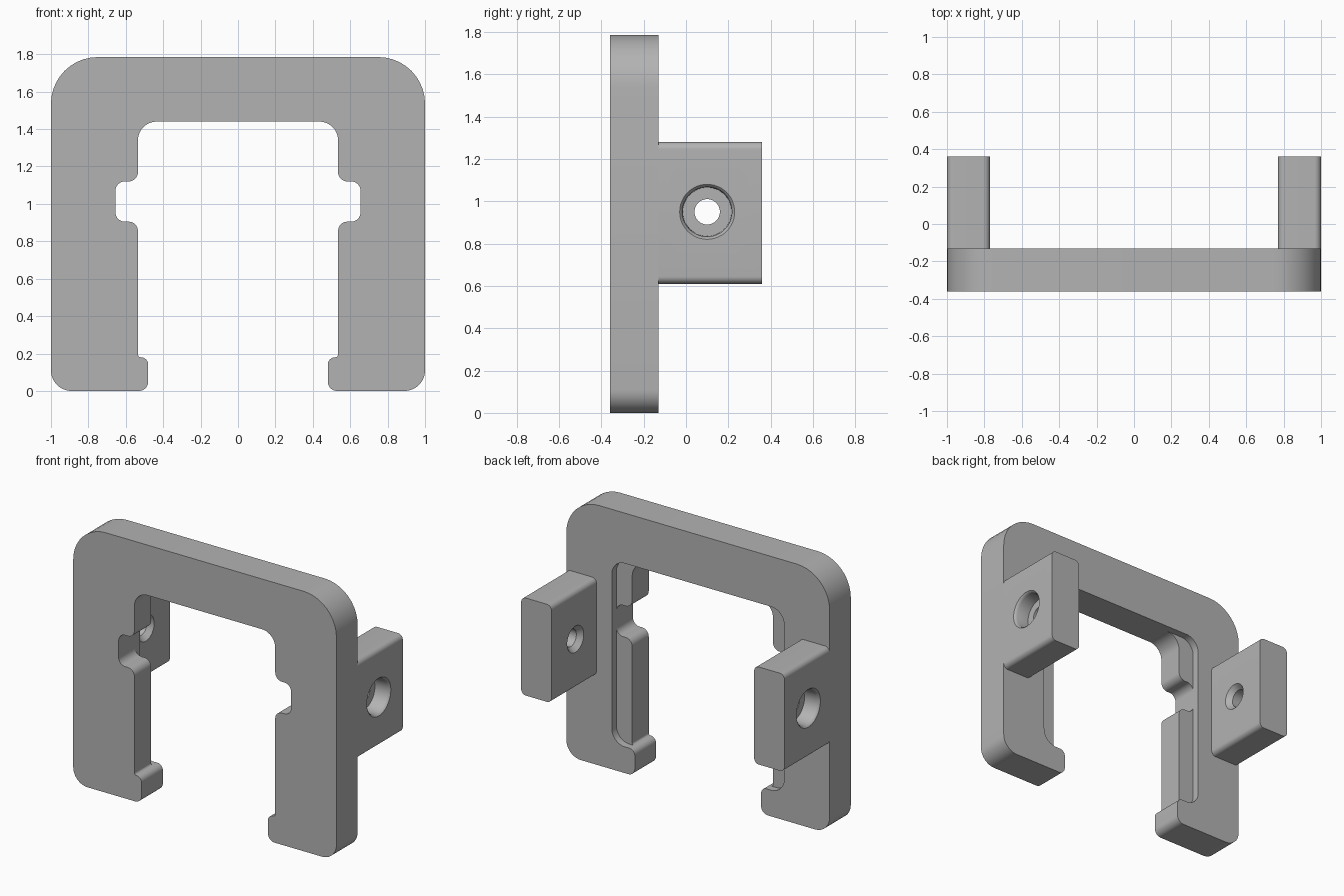
import bpy, bmesh, math
from mathutils import Vector, Matrix

if "Cube" in bpy.data.objects:
    bpy.data.objects.remove(bpy.data.objects["Cube"])

grey = bpy.data.materials.new("mid grey plastic")
grey.use_nodes = True
GREY = (0.45, 0.45, 0.45, 1)
grey.diffuse_color = GREY
grey.node_tree.nodes["Principled BSDF"].inputs["Base Color"].default_value = GREY


def rounded(corners, steps=10):
    """Outline from (x, z, radius) corners, each replaced by a tangent arc."""
    out, n = [], len(corners)
    for i, (x, z, r) in enumerate(corners):
        p = Vector((x, z))
        if r == 0:
            out.append(p)
            continue
        a = (Vector(corners[i - 1][:2]) - p).normalized()
        b = (Vector(corners[(i + 1) % n][:2]) - p).normalized()
        centre = p + (a + b) * r          # all corners are right angles
        for k in range(steps + 1):
            t = k / steps * math.pi / 2
            out.append(centre - b * r * math.cos(t) - a * r * math.sin(t))
    return out


def finish(name, bm):
    bmesh.ops.remove_doubles(bm, verts=bm.verts, dist=1e-5)
    bmesh.ops.recalc_face_normals(bm, faces=bm.faces)
    mesh = bpy.data.meshes.new(name)
    bm.to_mesh(mesh)
    bm.free()
    mesh.materials.append(grey)
    obj = bpy.data.objects.new(name, mesh)
    bpy.context.collection.objects.link(obj)
    return obj


def prism(name, outline, y0, y1):
    """Extrude an x-z outline along y."""
    bm = bmesh.new()
    face = bm.faces.new([bm.verts.new((p.x, y0, p.y)) for p in outline])
    ext = bmesh.ops.extrude_face_region(bm, geom=[face])
    verts = [v for v in ext["geom"] if isinstance(v, bmesh.types.BMVert)]
    bmesh.ops.translate(bm, verts=verts, vec=(0, y1 - y0, 0))
    return finish(name, bm)


def lathe_x(name, profile, side, y, z, steps=48):
    """Spin an (x, radius) profile about an axis along x."""
    bm = bmesh.new()
    verts = [bm.verts.new((side * x, y + r, z)) for x, r in profile]
    edges = [bm.edges.new(pair) for pair in zip(verts, verts[1:])]
    bmesh.ops.spin(bm, geom=verts + edges, cent=(0, y, z), axis=(1, 0, 0),
                   angle=math.tau, steps=steps)
    return finish(name, bm)


def cut(obj, cutter):
    mod = obj.modifiers.new("cut", "BOOLEAN")
    mod.operation, mod.solver, mod.object = "DIFFERENCE", "EXACT", cutter
    select(obj)
    bpy.ops.object.modifier_apply(modifier=mod.name)
    bpy.data.objects.remove(cutter)


def select(obj):
    bpy.ops.object.select_all(action="DESELECT")
    obj.select_set(True)
    bpy.context.view_layer.objects.active = obj


FRONT, BACK, REAR = -0.36, -0.13, 0.36

# Arch plate: half outline from the top outside, round the foot, to the inner top
half = [(1, 1.785, 0.25), (1, 0, 0.11), (0.48, 0, 0.05), (0.48, 0.18, 0.04),
        (0.535, 0.18, 0.015), (0.535, 0.905, 0.05), (0.655, 0.905, 0.05),
        (0.655, 1.12, 0.05), (0.535, 1.12, 0.05), (0.535, 1.44, 0.1)]
other_half = [(-x, z, r) for x, z, r in reversed(half)]
plate = prism("arch_plate", rounded(half + other_half), FRONT, BACK)

# Shallow rebate round the opening on the back
rebate = [(0.655, 1.44, 0.1), (0.655, 0.18, 0.1),
          (-0.655, 0.18, 0.1), (-0.655, 1.44, 0.1)]
cut(plate, prism("rebate_cutter", rounded(rebate), BACK - 0.05, BACK + 0.1))

# Rear lugs with a counterbored screw hole
lug_outline = [(0.77, 0.61, 0.035), (1, 0.61, 0.035),
               (1, 1.28, 0.035), (0.77, 1.28, 0.035)]
hole = [(1.05, 0), (1.05, 0.13), (1, 0.13), (0.993, 0.122), (0.98, 0.117),
        (0.89, 0.115), (0.89, 0.06), (0.805, 0.06), (0.77, 0.09),
        (0.72, 0.09), (0.72, 0)]
parts = [plate]
for label, side in (("left", 1), ("right", -1)):
    outline = rounded([(side * x, z, r) for x, z, r in lug_outline])
    lug = prism(label + "_lug", outline, BACK, REAR)
    cut(lug, lathe_x("hole_cutter", hole, side, 0.1, 0.95))
    parts.append(lug)

for obj in parts:
    select(obj)
    bpy.ops.object.shade_smooth_by_angle(angle=math.radians(30))
